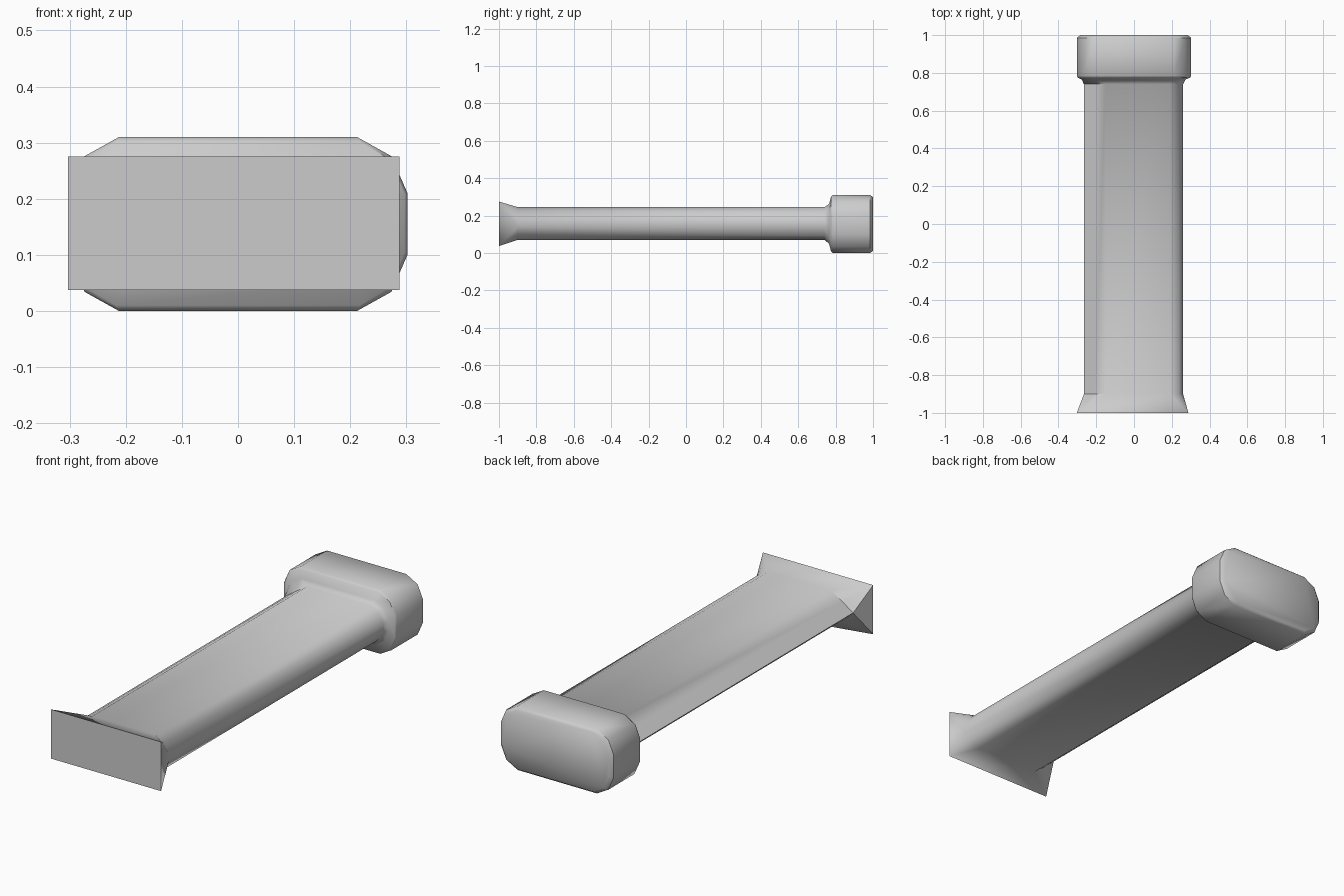
import bpy, bmesh, math

if "Cube" in bpy.data.objects:
    bpy.data.objects.remove(bpy.data.objects["Cube"])


def ring(y, x0, x1, z0, z1, cx, cz, edge=None):
    """Rectangle in the xz plane with two-step rounded corners (cx, cz = corner size).
    edge = (width, z): taper the left side to a thin edge at height z instead."""
    pts = []
    for sx, sz in ((1, 1), (1, -1), (-1, -1), (-1, 1)):
        ex, ez = (x1 if sx > 0 else x0), (z1 if sz > 0 else z0)
        w, h, mid = cx, cz, (0.68, 0.66)
        if edge and sx < 0:
            w, h, mid = edge[0], abs(ez - edge[1]), (0.5, 0.52)
        arc = [(0.0, 1.0), mid, (1.0, 0.0)]  # from flat end to side
        for ax, az in (arc if sx * sz > 0 else arc[::-1]):
            pts.append((ex - sx * w * (1 - ax), y, ez - sz * h * (1 - az)))
    return pts


def loft(name, rings):
    bm = bmesh.new()
    loops = [[bm.verts.new(p) for p in r] for r in rings]
    n = len(loops[0])
    for a, b in zip(loops, loops[1:]):
        for i in range(n):
            j = (i + 1) % n
            bm.faces.new((a[i], a[j], b[j], b[i]))
    bm.faces.new(loops[0])
    bm.faces.new(loops[-1])
    bmesh.ops.remove_doubles(bm, verts=bm.verts, dist=0.0005)
    bmesh.ops.recalc_face_normals(bm, faces=bm.faces)
    me = bpy.data.meshes.new(name)
    bm.to_mesh(me)
    bm.free()
    ob = bpy.data.objects.new(name, me)
    bpy.context.collection.objects.link(ob)
    bpy.ops.object.select_all(action='DESELECT')
    ob.select_set(True)
    bpy.context.view_layer.objects.active = ob
    bpy.ops.object.shade_smooth_by_angle(angle=math.radians(45))
    return ob


loft("bar_with_head", [
    # flared square foot
    ring(-1.0, -0.303, 0.288, 0.037, 0.275, 0.0, 0.0),
    # long shaft, rounded on the right, thin edge on the left
    ring(-0.9, -0.265, 0.26, 0.07, 0.245, 0.07, 0.07, (0.115, 0.168)),
    ring(0.74, -0.265, 0.26, 0.07, 0.245, 0.07, 0.07, (0.115, 0.168)),
    # neck widening into the head
    ring(0.765, -0.277, 0.273, 0.05, 0.262, 0.075, 0.08),
    # rounded head block
    ring(0.775, -0.297, 0.297, 0.01, 0.302, 0.08, 0.095),
    ring(0.785, -0.302, 0.302, 0.0, 0.31, 0.09, 0.1),
    ring(0.985, -0.302, 0.302, 0.0, 0.31, 0.09, 0.1),
    ring(1.0, -0.286, 0.286, 0.012, 0.298, 0.085, 0.095),
])
